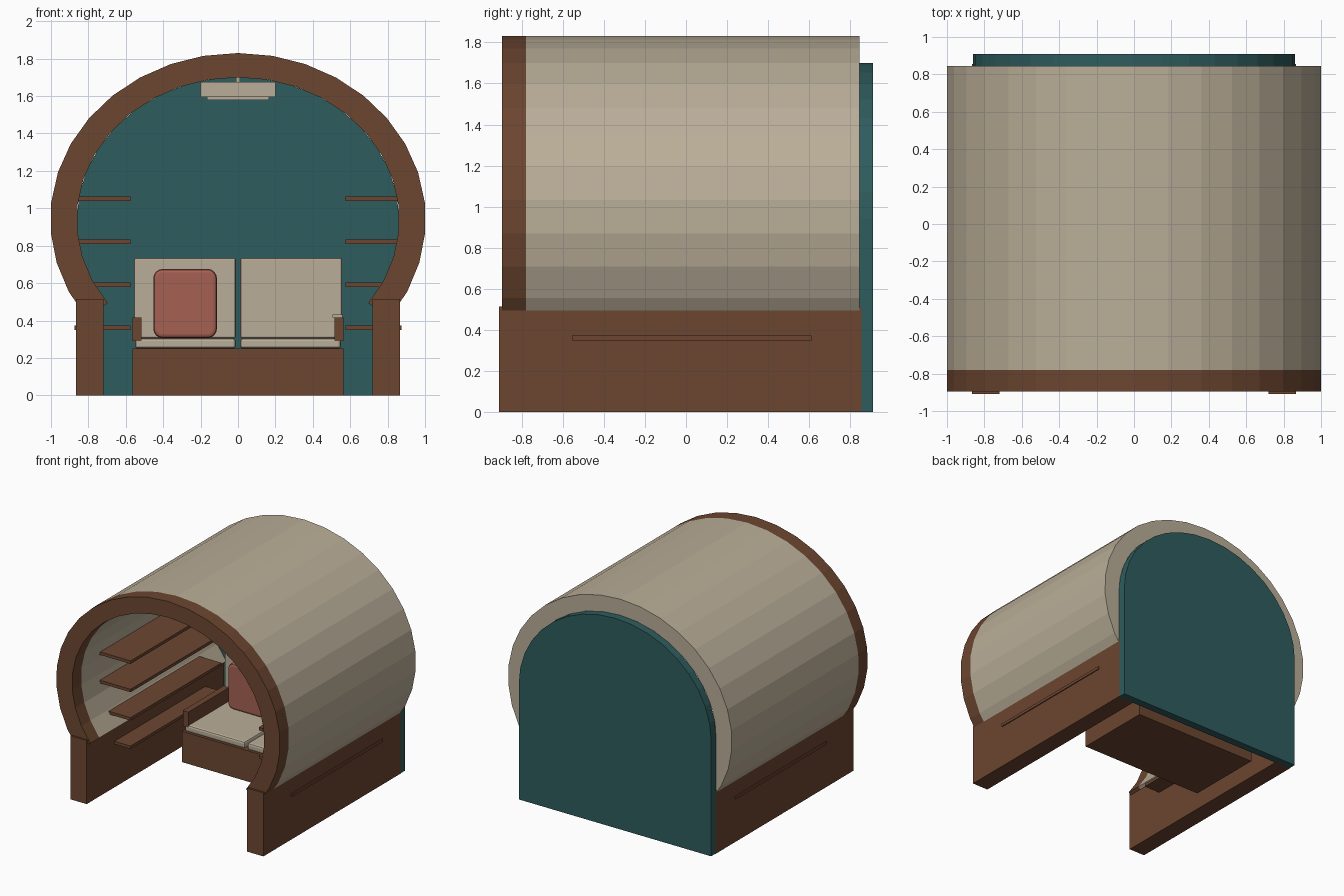
import bpy, bmesh, math

cube = bpy.data.objects.get("Cube")
if cube:
    bpy.data.objects.remove(cube, do_unlink=True)


def material(name, rgb):
    lin = [(c / 255 / 12.92) if c < 11 else ((c / 255 + 0.055) / 1.055) ** 2.4 for c in rgb]
    m = bpy.data.materials.new(name)
    m.use_nodes = True
    m.diffuse_color = (*lin, 1)
    m.node_tree.nodes["Principled BSDF"].inputs["Base Color"].default_value = (*lin, 1)
    return m


WOOD = material("brown wood", (108, 70, 48))
CREAM = material("cream fabric", (186, 174, 152))
TEAL = material("teal panel", (47, 92, 94))
RED = material("dusty red", (166, 97, 82))


def finish(name, bm, mat):
    bmesh.ops.recalc_face_normals(bm, faces=bm.faces)
    me = bpy.data.meshes.new(name)
    bm.to_mesh(me)
    bm.free()
    me.materials.append(mat)
    ob = bpy.data.objects.new(name, me)
    bpy.context.collection.objects.link(ob)
    return ob


def box(name, mat, x, y, z, bevel=0, segments=2):
    """Box from (min, max) pairs, optionally with rounded edges."""
    bm = bmesh.new()
    bmesh.ops.create_cube(bm, size=1)
    for v in bm.verts:
        v.co = [(a + b) / 2 + c * (b - a) for (a, b), c in zip((x, y, z), v.co)]
    if bevel:
        bmesh.ops.bevel(bm, geom=bm.edges[:], offset=bevel, segments=segments,
                        profile=0.5, affect='EDGES')
    return finish(name, bm, mat)


# Arch: an open elliptical vault shared by shell, front ring and back panel
CENTRE = 0.94
OUTER, INNER = (1.004, 0.89), (0.862, 0.76)


def ellipse(radii, half_angle, count):
    pts = []
    for i in range(count + 1):
        t = math.radians(half_angle * (2 * i / count - 1))
        pts.append((radii[0] * math.sin(t), CENTRE + radii[1] * math.cos(t)))
    return pts


def vault(name, mat, y0, y1):
    bm = bmesh.new()
    sections = []
    for o, i in zip(ellipse(OUTER, 126, 24), ellipse(INNER, 126, 24)):
        sections.append([bm.verts.new((p[0], y, p[1]))
                         for p, y in ((o, y0), (o, y1), (i, y1), (i, y0))])
    for a, b in zip(sections, sections[1:]):
        for k in range(4):
            n = (k + 1) % 4
            bm.faces.new((a[k], a[n], b[n], b[k]))
    bm.faces.new(sections[0])
    bm.faces.new(sections[-1])
    return finish(name, bm, mat)


vault("front_ring", WOOD, -0.895, -0.78)
vault("vault_shell", CREAM, -0.78, 0.845)

# Back panel with straight sides and a rounded top
bm = bmesh.new()
outline = [(-INNER[0], 0)] + ellipse(INNER, 90, 18) + [(INNER[0], 0)]
face = bm.faces.new([bm.verts.new((x, 0.845, z)) for x, z in outline])
ext = bmesh.ops.extrude_face_region(bm, geom=[face])
for v in ext["geom"]:
    if isinstance(v, bmesh.types.BMVert):
        v.co.y = 0.91
finish("back_panel", bm, TEAL)

# Bench base
box("bench_base", WOOD, (-0.565, 0.565), (0.09, 0.74), (0, 0.25))

# Mirrored parts: walls, shelves, cushions, armrests
for side, s in (("left", 1), ("right", -1)):
    def span(a, b):
        return tuple(sorted((a * s, b * s)))

    box(f"{side}_wall", WOOD, span(0.72, 0.865), (-0.91, 0.855), (0, 0.515))
    for n, z in enumerate((0.35, 0.58, 0.81, 1.04)):
        box(f"{side}_shelf_{n + 1}", WOOD, span(0.575, 0.873), (-0.555, 0.61), (z, z + 0.024))
    box(f"{side}_seat_cushion", CREAM, span(0.012, 0.55), (0.1, 0.74), (0.25, 0.305), 0.015)
    box(f"{side}_back_cushion", CREAM, span(0.012, 0.555), (0.62, 0.74), (0.305, 0.735), 0.01)
    box(f"{side}_armrest", WOOD, span(0.515, 0.565), (0.1, 0.65), (0.29, 0.415))

# Small tray on one armrest
box("armrest_tray", CREAM, (0.505, 0.56), (0.2, 0.26), (0.415, 0.432))

# Pillow: rounded square outline with softened faces
bm = bmesh.new()
bmesh.ops.create_cube(bm, size=1)
for v in bm.verts:
    v.co = (-0.283 + v.co.x * 0.34, 0.565 + v.co.y * 0.11, 0.491 + v.co.z * 0.37)
corners = [e for e in bm.edges if abs(e.verts[0].co.y - e.verts[1].co.y) > 0.05]
bmesh.ops.bevel(bm, geom=corners, offset=0.05, segments=4, profile=0.5, affect='EDGES')
rims = [e for f in bm.faces if abs(f.normal.y) > 0.9 for e in f.edges]
bmesh.ops.bevel(bm, geom=rims, offset=0.018, segments=2, profile=0.5, affect='EDGES')
finish("pillow", bm, RED)

# Ceiling lamp
box("lamp_body", CREAM, (-0.2, 0.2), (-0.2, 0.2), (1.595, 1.675))
box("lamp_diffuser", CREAM, (-0.165, 0.165), (-0.165, 0.165), (1.58, 1.595))
box("lamp_mount", CREAM, (-0.012, 0.012), (-0.012, 0.012), (1.675, 1.71))
